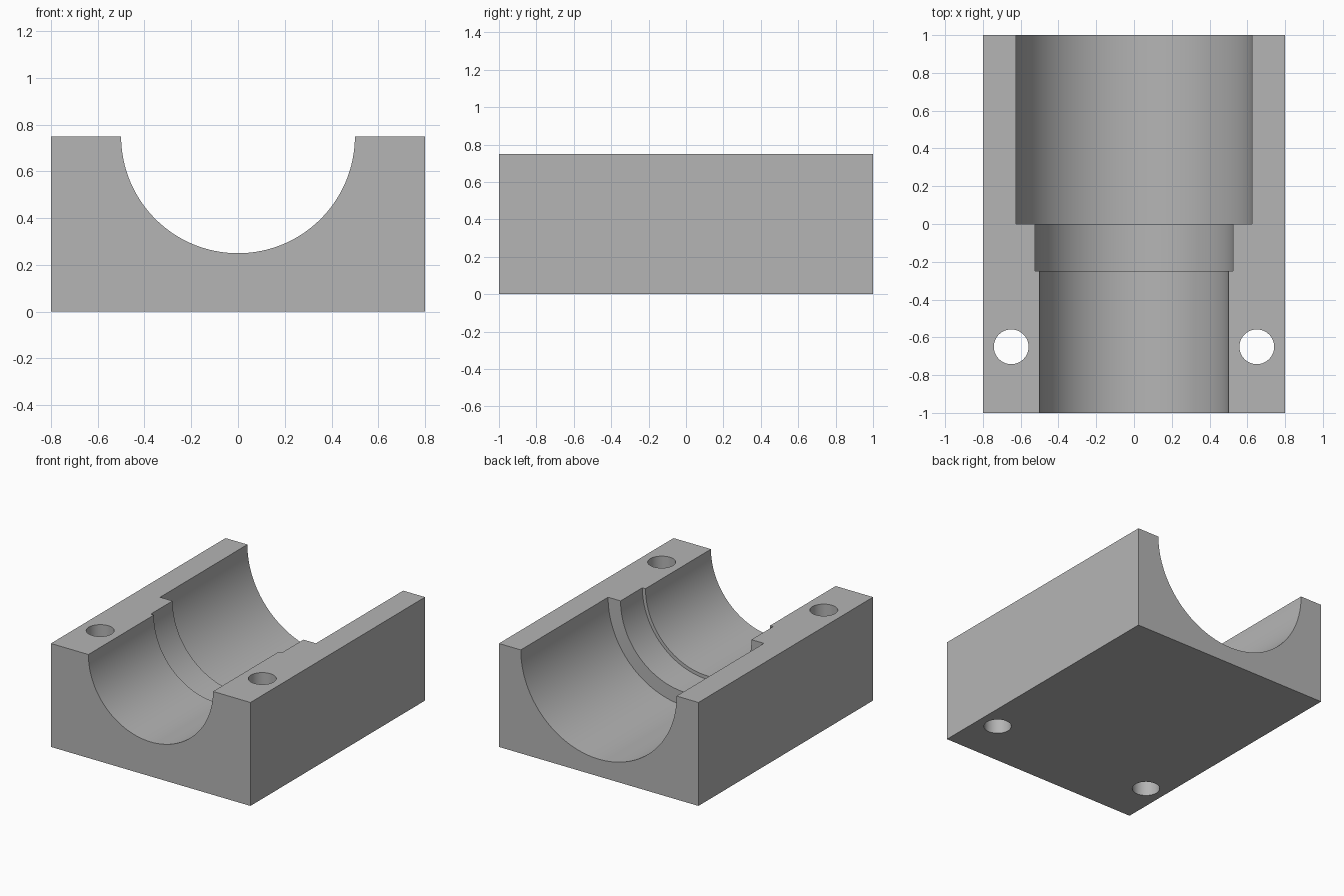
import bpy
import bmesh
from math import cos, sin, tau, radians

cube = bpy.data.objects.get("Cube")
if cube:
    bpy.data.objects.remove(cube, do_unlink=True)

WIDTH, LENGTH, HEIGHT = 1.6, 2.0, 0.75

grey = bpy.data.materials.new("plain grey")
grey.use_nodes = True
colour = (0.46, 0.46, 0.46, 1)
grey.diffuse_color = colour
grey.node_tree.nodes["Principled BSDF"].inputs["Base Color"].default_value = colour


def add_object(name, bm):
    bmesh.ops.recalc_face_normals(bm, faces=bm.faces)
    mesh = bpy.data.meshes.new(name)
    bm.to_mesh(mesh)
    bm.free()
    mesh.materials.append(grey)
    obj = bpy.data.objects.new(name, mesh)
    bpy.context.collection.objects.link(obj)
    return obj


def lathe(name, profile, place, sides):
    """Closed turned solid; place maps (radius, angle, distance) to a point."""
    bm = bmesh.new()
    rings = [[bm.verts.new(place(r, tau * i / sides, d)) for i in range(sides)]
             for r, d in profile]
    for a, b in zip(rings, rings[1:]):
        for i in range(sides):
            j = (i + 1) % sides
            bm.faces.new((a[i], a[j], b[j], b[i]))
    bm.faces.new(rings[0])
    bm.faces.new(rings[-1])
    return add_object(name, bm)


# Rectangular block
bm = bmesh.new()
bmesh.ops.create_cube(bm, size=1)
bmesh.ops.scale(bm, vec=(WIDTH, LENGTH, HEIGHT), verts=bm.verts)
bmesh.ops.translate(bm, vec=(0, 0, HEIGHT / 2), verts=bm.verts)
block = add_object("bearing_block", bm)

# Stepped bore: narrow at the front, wide at the back
steps = [(0.5, -1.1), (0.5, -0.25), (0.525, -0.25),
         (0.525, 0), (0.625, 0), (0.625, 1.1)]
cutters = [lathe("bore_cutter", steps,
                 lambda r, a, d: (r * cos(a), d, HEIGHT + r * sin(a)), 128)]

# Vertical bolt holes near the front
for side, x in (("left", 0.65), ("right", -0.65)):
    cutters.append(lathe(side + "_bolt_hole_cutter", [(0.092, -0.1), (0.092, HEIGHT + 0.1)],
                         lambda r, a, d: (x + r * cos(a), -0.65 + r * sin(a), d), 64))

# Cut the block
bpy.ops.object.select_all(action="DESELECT")
bpy.context.view_layer.objects.active = block
block.select_set(True)
for cutter in cutters:
    cut = block.modifiers.new(cutter.name, "BOOLEAN")
    cut.operation = "DIFFERENCE"
    cut.solver = "EXACT"
    cut.object = cutter
    bpy.ops.object.modifier_apply(modifier=cut.name)
    bpy.data.objects.remove(cutter, do_unlink=True)

bpy.ops.object.shade_smooth_by_angle(angle=radians(30))
